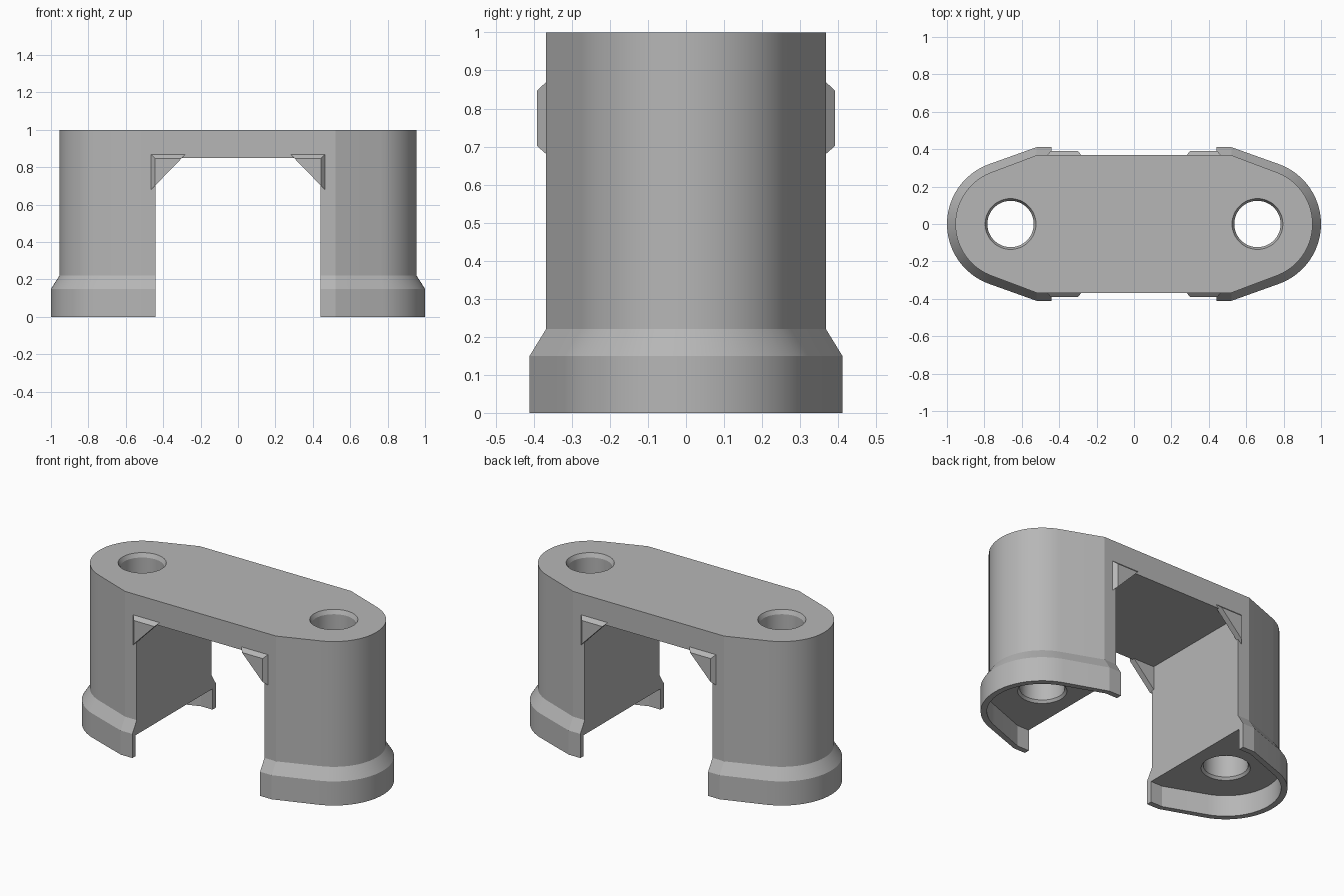
import bpy, bmesh
from math import acos, atan2, cos, sin, hypot, pi

old = bpy.data.objects.get("Cube")
if old:
    bpy.data.objects.remove(old, do_unlink=True)

grey = bpy.data.materials.new("plain_grey")
grey.use_nodes = True
colour = (0.47, 0.47, 0.47, 1)
grey.diffuse_color = colour
grey.node_tree.nodes["Principled BSDF"].inputs["Base Color"].default_value = colour

HOLE_X = 0.66


def outline(half_depth, radius, steps=24):
    """Flat-sided plan that tapers tangentially into round ends."""
    corner = 0.52
    dx = corner - HOLE_X
    t = atan2(half_depth, dx) - acos(radius / hypot(dx, half_depth))
    right = [(corner, -half_depth)]
    for i in range(steps + 1):
        a = -t + 2 * t * i / steps
        right.append((HOLE_X + radius * cos(a), radius * sin(a)))
    right.append((corner, half_depth))
    return right + [(-x, -y) for x, y in right]


def finish(name, bm):
    bmesh.ops.recalc_face_normals(bm, faces=bm.faces)
    mesh = bpy.data.meshes.new(name)
    bm.to_mesh(mesh)
    bm.free()
    mesh.materials.append(grey)
    obj = bpy.data.objects.new(name, mesh)
    bpy.context.collection.objects.link(obj)
    return obj


def loft(name, layers):
    """Skin a stack of (outline, height) layers and cap both ends."""
    bm = bmesh.new()
    rings = [[bm.verts.new((x, y, z)) for x, y in pts] for pts, z in layers]
    for low, high in zip(rings, rings[1:]):
        for i in range(len(low)):
            j = (i + 1) % len(low)
            bm.faces.new((low[i], low[j], high[j], high[i]))
    bm.faces.new(rings[0][::-1])
    bm.faces.new(rings[-1])
    return finish(name, bm)


def circle(x, radius, steps=48):
    return [(x + radius * cos(2 * pi * i / steps), radius * sin(2 * pi * i / steps))
            for i in range(steps)]


def activate(obj):
    bpy.ops.object.select_all(action='DESELECT')
    obj.select_set(True)
    bpy.context.view_layer.objects.active = obj


def cut(obj, cutter):
    cutter.hide_render = True
    mod = obj.modifiers.new("cut", 'BOOLEAN')
    mod.operation = 'DIFFERENCE'
    mod.solver = 'EXACT'
    mod.object = cutter
    activate(obj)
    bpy.ops.object.modifier_apply(modifier=mod.name)
    bpy.data.objects.remove(cutter, do_unlink=True)


# Bridge body with flared feet
upper = outline(0.368, 0.295)
foot = outline(0.411, 0.34)
body = loft("bridge_body", [(foot, 0), (foot, 0.15), (upper, 0.22), (upper, 1)])

# Sockets under the feet
socket = outline(0.378, 0.305)
cut(body, loft("socket_cutter", [(socket, -0.1), (socket, 0.13)]))

# Opening between the legs
gap = [(-0.44, -1), (0.44, -1), (0.44, 1), (-0.44, 1)]
cut(body, loft("opening_cutter", [(gap, -0.2), (gap, 0.85)]))

# Bolt holes with chamfered rims
for side in (-1, 1):
    wide, narrow = (circle(side * HOLE_X, r) for r in (0.136, 0.124))
    cut(body, loft("hole_cutter", [(wide, -0.1), (wide, 0.13), (narrow, 0.145),
                                   (narrow, 0.975), (wide, 1), (wide, 1.1)]))
activate(body)
bpy.ops.object.shade_smooth_by_angle(angle=0.28)

# Bevelled corner gussets on both faces
big = [(0.465, 0.87), (0.28, 0.87), (0.465, 0.68)]
small = [(0.444, 0.848), (0.301, 0.848), (0.444, 0.701)]
for sx, side in ((-1, "right"), (1, "left")):
    for sy, face in ((-1, "front"), (1, "back")):
        bm = bmesh.new()
        for tri, y in ((big, 0.355), (big, 0.367), (small, 0.391)):
            for x, z in tri:
                bm.verts.new((sx * x, sy * y, z))
        bmesh.ops.convex_hull(bm, input=bm.verts)
        finish(f"{face}_{side}_gusset", bm)
